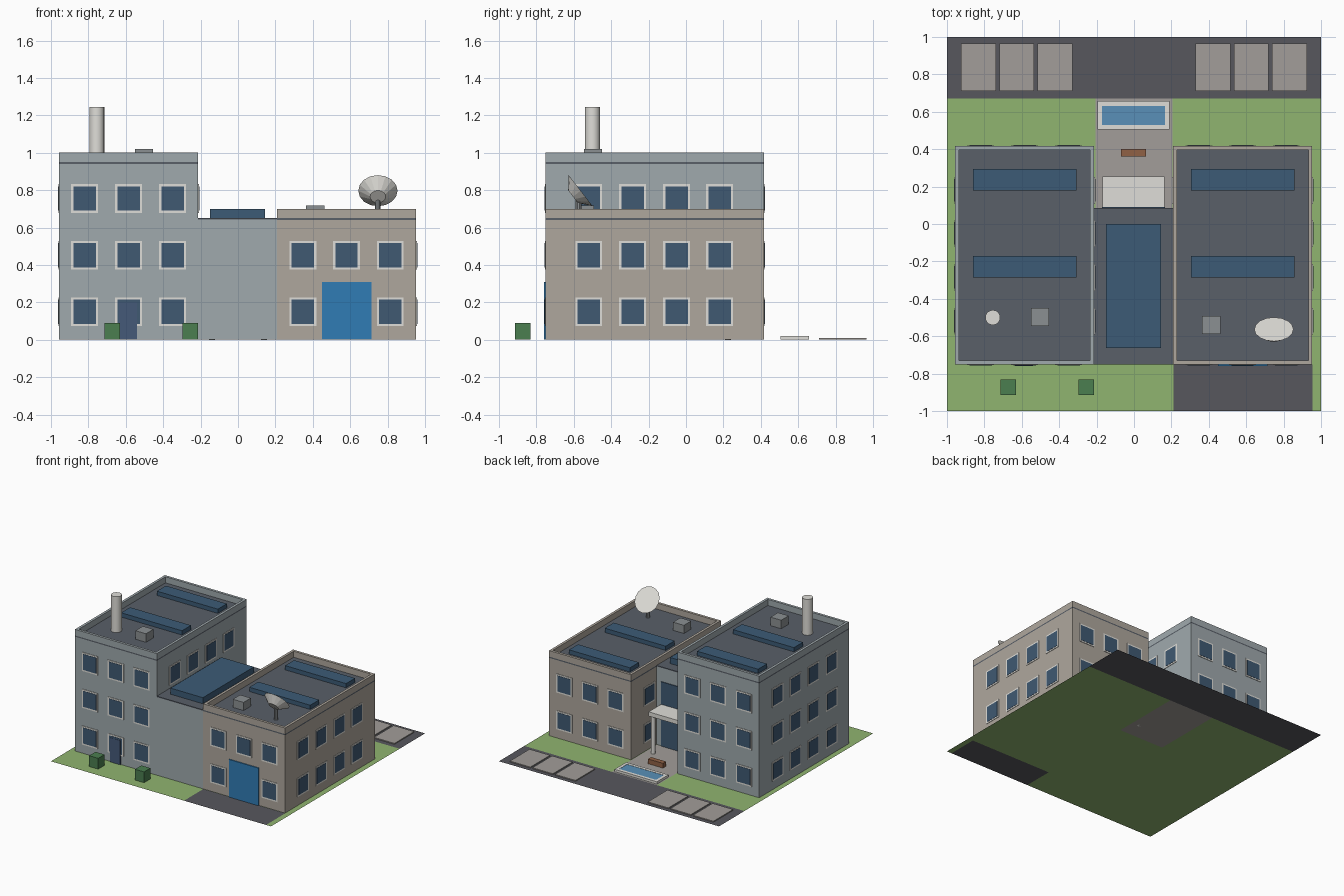
import bpy, bmesh
from math import pi, atan2
from mathutils import Matrix, Vector

if "Cube" in bpy.data.objects:
    bpy.data.objects.remove(bpy.data.objects["Cube"])


def mat(name, r, g, b):
    m = bpy.data.materials.new(name)
    m.diffuse_color = (r, g, b, 1)
    m.use_nodes = True
    m.node_tree.nodes["Principled BSDF"].inputs["Base Color"].default_value = m.diffuse_color
    return m


GRASS = mat("grass", .28, .46, .16)
ASPHALT = mat("asphalt", .095, .095, .11)
PAVING = mat("paving", .36, .34, .32)
BLUE_WALL = mat("blue_grey_wall", .35, .40, .42)
TAN_WALL = mat("tan_wall", .43, .39, .34)
ROOF = mat("roof", .10, .115, .14)
GLASS = mat("glass", .05, .10, .17)
PANEL = mat("solar_panel", .045, .105, .18)
TRIM = mat("trim", .74, .73, .69)
METAL = mat("metal", .26, .28, .29)
GARAGE = mat("garage_blue", .03, .20, .46)
DOOR = mat("door_blue", .06, .10, .19)
BUSH = mat("bush_green", .07, .21, .08)
WOOD = mat("wood", .28, .12, .06)
WATER = mat("water", .10, .28, .48)


def finish(bm, name, m):
    me = bpy.data.meshes.new(name)
    bm.to_mesh(me)
    bm.free()
    me.materials.append(m)
    ob = bpy.data.objects.new(name, me)
    bpy.context.collection.objects.link(ob)
    return ob


def boxes(name, m, *items):
    """One object from boxes given as (x0, x1, y0, y1, z0, z1)."""
    bm = bmesh.new()
    for x0, x1, y0, y1, z0, z1 in items:
        s = Matrix.Diagonal((x1 - x0, y1 - y0, z1 - z0, 1))
        t = Matrix.Translation(((x0 + x1) / 2, (y0 + y1) / 2, (z0 + z1) / 2))
        bmesh.ops.create_cube(bm, size=1, matrix=t @ s)
    return finish(bm, name, m)


def rects(name, m, z, *items):
    """Flat ground patches given as (x0, x1, y0, y1)."""
    bm = bmesh.new()
    for x0, x1, y0, y1 in items:
        bm.faces.new([bm.verts.new((x, y, z)) for x, y in
                      ((x0, y0), (x1, y0), (x1, y1), (x0, y1))])
    return finish(bm, name, m)


def cone(name, m, r1, r2, depth, matrix, sides):
    bm = bmesh.new()
    bmesh.ops.create_cone(bm, cap_ends=True, segments=sides, radius1=r1,
                          radius2=r2, depth=depth, matrix=matrix)
    return finish(bm, name, m)


def smooth(ob):
    bpy.ops.object.select_all(action='DESELECT')
    ob.select_set(True)
    bpy.context.view_layer.objects.active = ob
    bpy.ops.object.shade_smooth_by_angle()


# Ground patches
rects("lawn", GRASS, 0, (-1, .21, -1, -.75), (.955, 1, -1, -.75), (-1, 1, -.75, .085),
      (-1, -.205, .085, .67), (.205, 1, .085, .67))
rects("driveway", ASPHALT, 0, (.21, .955, -1, -.75))
rects("rear_road", ASPHALT, 0, (-1, 1, .67, 1))
rects("courtyard", PAVING, 0, (-.205, .205, .085, .67))
bays = [(s * c - .093, s * c + .093, .71, .965, .001, .009)
        for s in (-1, 1) for c in (.422, .627, .832)]
boxes("parking_bays", PAVING, *bays)

Y0, Y1 = -.75, .417
ROWS = (.15, .452, .755)
SIDE_Y = (-.52, -.285, -.05, .18)


def window(axis, face, sign, c, z, half_w, half_h, out):
    """Thin box on the wall plane, facing out along sign * axis."""
    a, b = sorted((face - sign * .004, face + sign * out))
    if axis == 'x':
        return (a, b, c - half_w, c + half_w, z - half_h, z + half_h)
    return (c - half_w, c + half_w, a, b, z - half_h, z + half_h)


def wing(name, x0, x1, h, wall, floors, cols, inner):
    # Walls, roof slab and parapet ring
    boxes(name + "_walls", wall, (x0, x1, Y0, Y1, .001, h - .06))
    boxes(name + "_roof", ROOF, (x0, x1, Y0, Y1, h - .06, h - .05))
    t = .021
    boxes(name + "_parapet", wall,
          (x0, x1, Y0, Y0 + t, h - .05, h), (x0, x1, Y1 - t, Y1, h - .05, h),
          (x0, x0 + t, Y0 + t, Y1 - t, h - .05, h), (x1 - t, x1, Y0 + t, Y1 - t, h - .05, h))
    # Windows on all four sides, leaving out those behind the link and garage door
    spots = []
    for i, z in enumerate(ROWS[:floors]):
        for c in cols:
            spots.append(('y', Y1, 1, c, z))
            if not (inner < 0 and i == 0 and c == cols[1]):
                spots.append(('y', Y0, -1, c, z))
        for c in SIDE_Y:
            for face, sign in ((x0, -1), (x1, 1)):
                if sign != inner or c > .1 or z > .7:
                    spots.append(('x', face, sign, c, z))
    boxes(name + "_window_frames", TRIM, *[window(*s, .072, .077, .004) for s in spots])
    boxes(name + "_window_glass", GLASS, *[window(*s, .060, .065, .006) for s in spots])
    # Long roof panels
    mx = (x0 + x1) / 2
    boxes(name + "_roof_panels", PANEL, *[(mx - .277, mx + .277, y, y + .117, h - .05, h - .015)
                                          for y in (-.287, .178)])


wing("tall_wing", -.957, -.213, 1.0, BLUE_WALL, 3, (-.82, -.585, -.35), 1)
wing("low_wing", .208, .953, .70, TAN_WALL, 2, (.347, .58, .814), -1)

# Link between the wings with skylight and glazed back
boxes("link_walls", BLUE_WALL, (-.213, .208, Y0, .085, .001, .642))
boxes("link_roof", ROOF, (-.213, .208, Y0, .085, .642, .65))
boxes("link_skylight", PANEL, (-.15, .145, -.663, 0, .65, .70))
boxes("link_back_glazing", GLASS, (-.17, .165, .08, .091, .001, .53))

# Doors
boxes("garage_door", GARAGE, (.448, .715, -.758, -.745, .001, .31))
boxes("front_door", DOOR, (-.635, -.54, -.758, -.745, .001, .2))

# Rear entrance canopy on two posts
boxes("canopy", TRIM, (-.168, .163, .085, .253, .31, .345))
for s in (-1, 1):
    cone("canopy_post", TRIM, .016, .016, .31, Matrix.Translation((s * .14, .225, .155)), 12)

# Courtyard bench and pool
boxes("bench", WOOD, (-.07, .065, .36, .4, .001, .04))
boxes("pool_rim", TRIM, (-.195, .19, .505, .53, .001, .02), (-.195, .19, .632, .657, .001, .02),
      (-.195, -.17, .53, .632, .001, .02), (.165, .19, .53, .632, .001, .02))
boxes("pool_water", WATER, (-.17, .165, .53, .632, .001, .018))

# Bushes
boxes("bushes", BUSH, *[(x - .041, x + .041, -.914, -.832, .001, .09) for x in (-.672, -.255)])

# Rooftop vents and chimney
boxes("roof_vents", METAL, (-.551, -.454, -.546, -.449, .95, 1.02),
      (.364, .462, -.587, -.492, .65, .717))
smooth(cone("chimney", TRIM, .04, .04, .295, Matrix.Translation((-.755, -.5, 1.0975)), 20))

# Satellite dish tilted up towards the back, on a stalk
tilt = Matrix.Rotation(-atan2(.79, .61), 4, 'X')
rim = Vector((.748, -.563, .797))
n = Vector((0, .79, .61))
cone("dish", TRIM, .042, .105, .052, Matrix.Translation(rim - n * .026) @ tilt, 16)
cone("dish_stalk", METAL, .016, .016, .12, Matrix.Translation((.748, -.575, .71)), 10)
